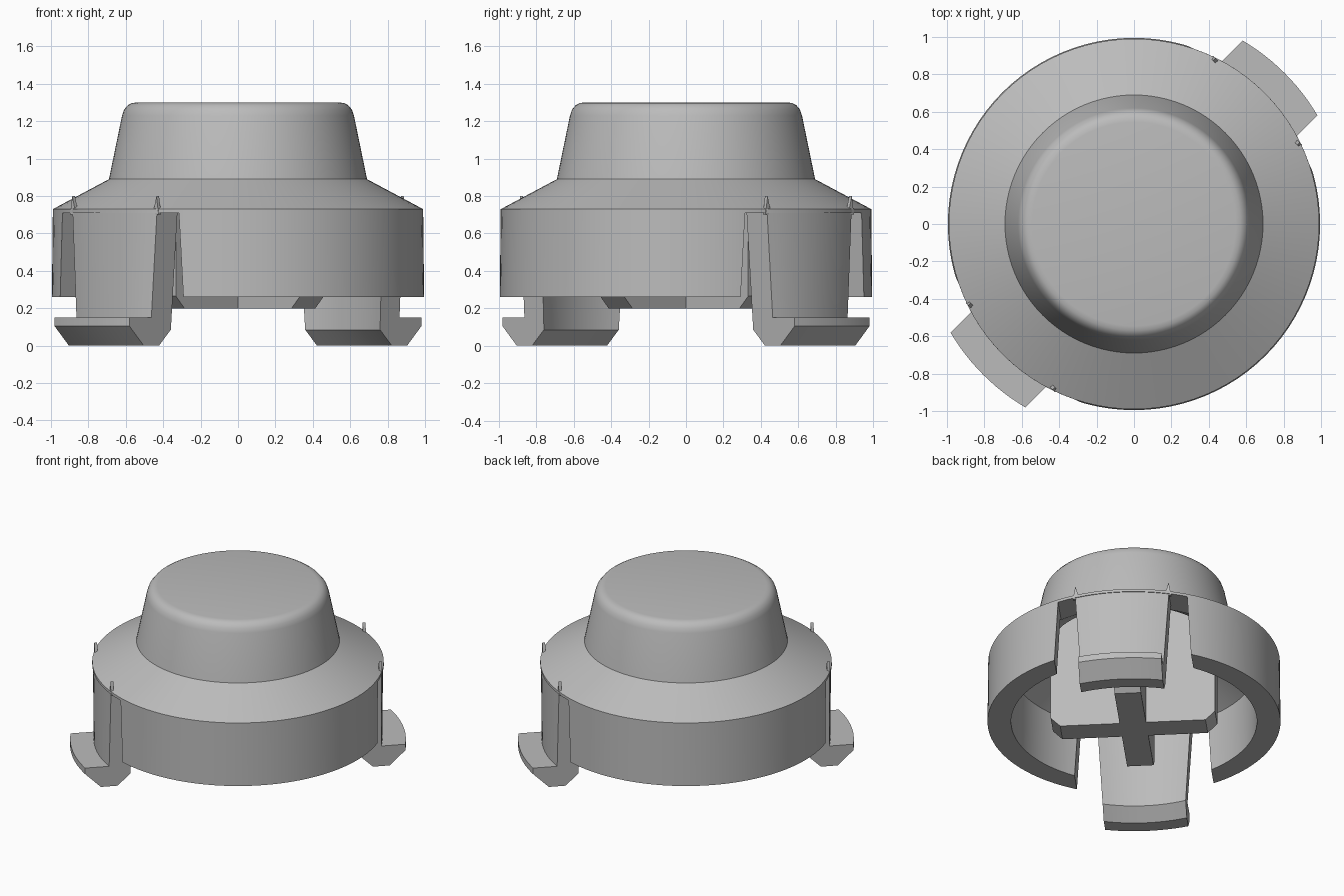
import bpy, bmesh, math
from mathutils import Matrix

cube = bpy.data.objects.get("Cube")
if cube:
    bpy.data.objects.remove(cube, do_unlink=True)

grey = bpy.data.materials.new("plain grey")
grey.use_nodes = True
COLOUR = (0.5, 0.5, 0.5, 1)
grey.diffuse_color = COLOUR
grey.node_tree.nodes["Principled BSDF"].inputs["Base Color"].default_value = COLOUR


def finish(name, bm, angle=0.0):
    """Turn a bmesh into an object, turned by angle about z."""
    bmesh.ops.transform(bm, matrix=Matrix.Rotation(angle, 4, 'Z'), verts=bm.verts)
    bmesh.ops.recalc_face_normals(bm, faces=bm.faces)
    mesh = bpy.data.meshes.new(name)
    bm.to_mesh(mesh)
    bm.free()
    mesh.materials.append(grey)
    obj = bpy.data.objects.new(name, mesh)
    bpy.context.collection.objects.link(obj)
    return obj


def smooth(obj):
    bpy.ops.object.select_all(action='DESELECT')
    obj.select_set(True)
    bpy.context.view_layer.objects.active = obj
    bpy.ops.object.shade_smooth_by_angle(angle=math.radians(30))


def loft(rows, closed=False):
    """Join rows of points by quads; cap the two ends unless closed."""
    bm = bmesh.new()
    rings = [[bm.verts.new(p) for p in row] for row in rows]
    n = len(rings[0])
    pairs = list(zip(rings, rings[1:])) + ([(rings[-1], rings[0])] if closed else [])
    for a, b in pairs:
        for i in range(n):
            j = (i + 1) % n
            bm.faces.new((a[i], a[j], b[j], b[i]))
    if not closed:
        bm.faces.new(rings[0])
        bm.faces.new(rings[-1])
    return bm


def prism(outline, half):
    """Upright outline in x-z, extruded along y to both sides."""
    return loft([[(x, y, z) for x, z in outline] for y in (-half, half)])


# Hollow cap: skirt, sloped shoulder and tapered button, with inner wall
outer = [(0.995, 0.26), (0.99, 0.73), (0.69, 0.89), (0.62, 1.23),
         (0.609, 1.262), (0.59, 1.285), (0.57, 1.296), (0.545, 1.3)]
inner = [(0.48, 1.2), (0.57, 0.84), (0.83, 0.68), (0.835, 0.26)]
SEG = 96
angles = [2 * math.pi * i / SEG for i in range(SEG)]
profile = outer + inner
rings = [[(r * math.cos(a), r * math.sin(a), z) for a in angles] for r, z in profile]
bm = loft(rings)
# replace the end caps at the bottom by a flat rim, and close the button top and ceiling
bmesh.ops.delete(bm, geom=[f for f in bm.faces if len(f.verts) == SEG], context='FACES_ONLY')
bm.verts.ensure_lookup_table()
first, last = bm.verts[:SEG], bm.verts[-SEG:]
for i in range(SEG):
    j = (i + 1) % SEG
    bm.faces.new((first[i], first[j], last[j], last[i]))
top = len(outer) - 1
bridge = [f for f in bm.faces if {v.index // SEG for v in f.verts} == {top, top + 1}]
bm.verts.index_update()
bridge = [f for f in bm.faces if {v.index // SEG for v in f.verts} == {top, top + 1}]
bmesh.ops.delete(bm, geom=bridge, context='FACES_ONLY')
bm.verts.ensure_lookup_table()
for k in (top, top + 1):
    bm.faces.new(bm.verts[k * SEG:(k + 1) * SEG])
cap = finish("cap_shell", bm)

# Slots in the skirt around each clip
for turn in (math.radians(45), math.radians(225)):
    slot = [(-0.475, 0.1), (0.475, 0.1), (0.44, 0.71), (-0.44, 0.71)]
    cutter = finish("slot_cutter", loft([[(x, y, z) for y, z in slot] for x in (0.62, 1.2)]), turn)
    cutter.hide_render = True
    mod = cap.modifiers.new("slot", 'BOOLEAN')
    mod.operation = 'DIFFERENCE'
    mod.solver = 'EXACT'
    mod.object = cutter
    bpy.context.view_layer.objects.active = cap
    bpy.ops.object.modifier_apply(modifier=mod.name)
    bpy.data.objects.remove(cutter, do_unlink=True)
smooth(cap)

# Clips: curved legs that widen upward, with an outward hook at the foot
clip = [(0.925, 0), (1.035, 0), (1.14, 0.105), (1.14, 0.15),
        (0.98, 0.15), (0.985, 0.73), (0.84, 0.73), (0.84, 0.085)]
STEPS = 12


def clip_point(r, z, t):
    s = t * (0.283 + 0.037 * max(0, z - 0.15) / 0.58)
    return (math.sqrt(r * r - s * s), s, z)


for side, turn in (("left", math.radians(45)), ("right", math.radians(225))):
    rows = [[clip_point(r, z, 2 * i / STEPS - 1) for r, z in clip] for i in range(STEPS + 1)]
    smooth(finish(side + "_clip", loft(rows), turn))
    # Small pointed fins at the top corners of the clip
    for sign in (-1, 1):
        rows = [[(x, sign * y, z) for y, z in ((0.29, 0.7), (0.335, 0.7), (0.318, 0.8))]
                for x in (0.915, 0.935)]
        finish(side + "_clip_fin", loft(rows), turn)

# Crossed ribs inside the cap, chamfered at the lower corners
half_rib = [(0.495, 0.2), (0.56, 0.265), (0.56, 0.87), (0.49, 1.21)]
rib = half_rib + [(-x, z) for x, z in reversed(half_rib)]
for name, deg in (("long_rib", 45), ("cross_rib", 135)):
    finish(name, prism(rib, 0.09), math.radians(deg))
